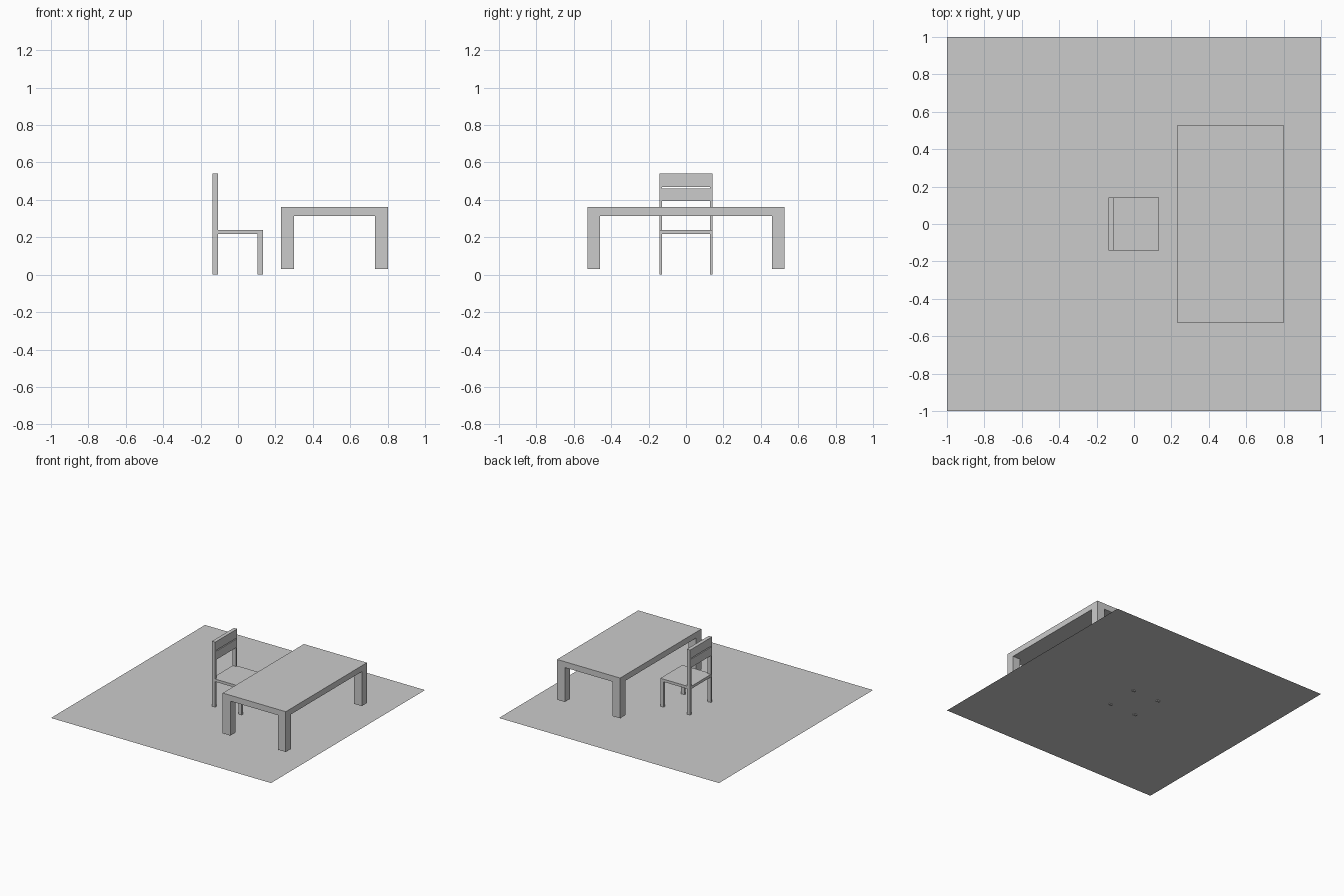
import bpy

if "Cube" in bpy.data.objects:
    bpy.data.objects.remove(bpy.data.objects["Cube"])


def box(name, x0, x1, y0, y1, z0, z1):
    bpy.ops.mesh.primitive_cube_add(size=1, location=((x0 + x1) / 2, (y0 + y1) / 2, (z0 + z1) / 2))
    ob = bpy.context.object
    ob.name = name
    ob.scale = (x1 - x0, y1 - y0, z1 - z0)
    bpy.ops.object.transform_apply(location=False, rotation=False, scale=True)
    return ob


def leg_pair(name, x0, x1, inner, outer, z0, z1):
    # the same leg on both sides of y = 0
    box(name + "_left", x0, x1, inner, outer, z0, z1)
    box(name + "_right", x0, x1, -outer, -inner, z0, z1)


# Floor sheet, the chair feet poke slightly through it
bpy.ops.mesh.primitive_plane_add(size=2, location=(0, 0, 0.008))
bpy.context.object.name = "floor"

# Table
box("table_top", 0.23, 0.803, -0.527, 0.527, 0.313, 0.361)
leg_pair("table_near_leg", 0.23, 0.30, 0.46, 0.527, 0.03, 0.313)
leg_pair("table_far_leg", 0.733, 0.803, 0.46, 0.527, 0.03, 0.313)

# Chair
leg_pair("chair_back_post", -0.137, -0.107, 0.127, 0.143, 0, 0.542)
leg_pair("chair_front_leg", 0.103, 0.133, 0.127, 0.143, 0, 0.217)
box("chair_seat", -0.107, 0.133, -0.143, 0.143, 0.217, 0.239)
box("chair_seat_back_edge", -0.137, -0.107, -0.127, 0.127, 0.217, 0.239)

# Backrest slats
for label, z0, z1 in (("upper", 0.47, 0.542), ("lower", 0.393, 0.462)):
    box("chair_slat_" + label, -0.137, -0.107, -0.127, 0.127, z0, z1)
